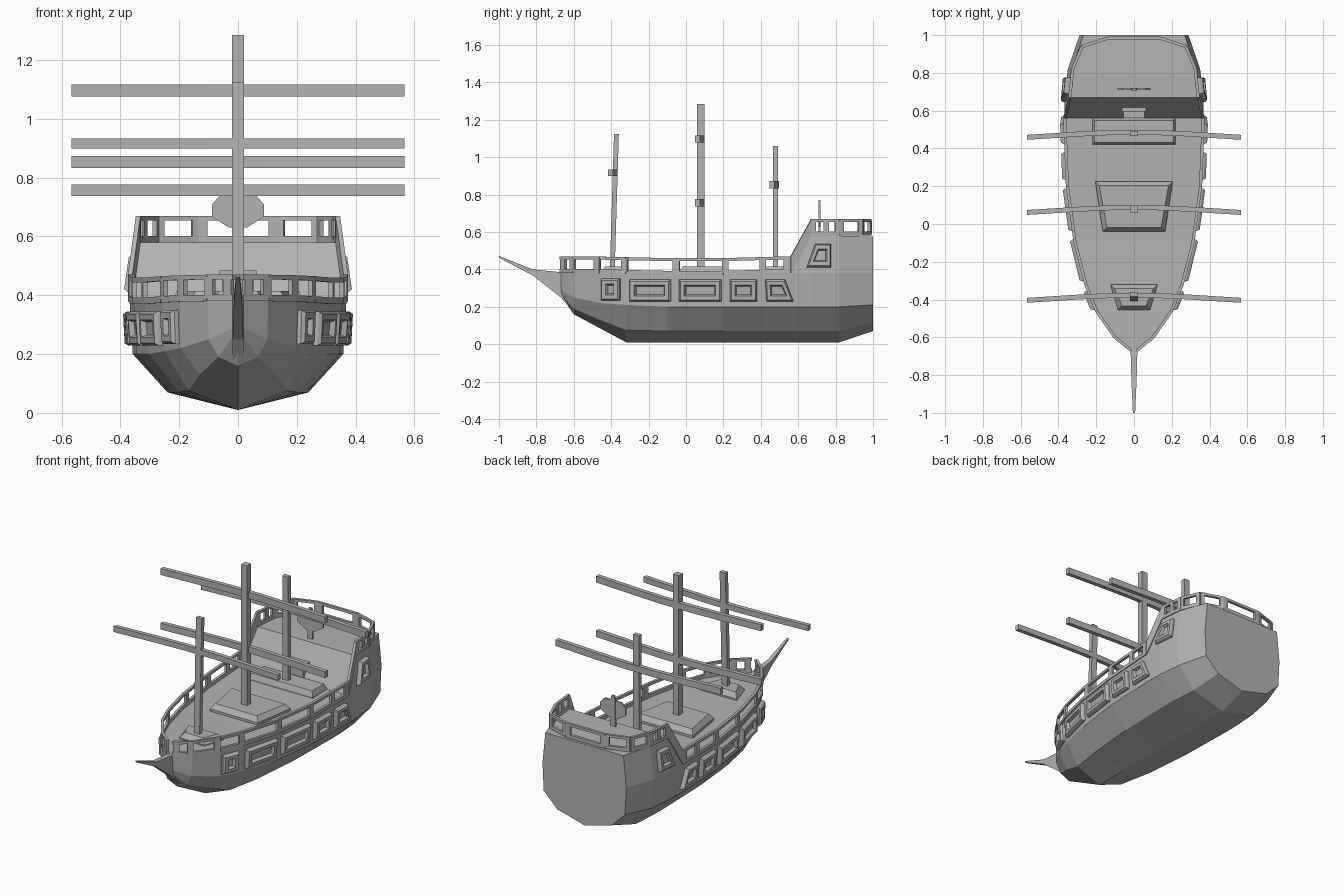
import bpy, bmesh
from mathutils import Vector

cube = bpy.data.objects.get("Cube")
if cube:
    bpy.data.objects.remove(cube)

grey = bpy.data.materials.new("plain_grey")
grey.use_nodes = True
grey.diffuse_color = (0.45, 0.45, 0.45, 1)
grey.node_tree.nodes["Principled BSDF"].inputs["Base Color"].default_value = (0.45, 0.45, 0.45, 1)


def finish(name, bm):
    bmesh.ops.remove_doubles(bm, verts=bm.verts, dist=0.0001)
    bmesh.ops.recalc_face_normals(bm, faces=bm.faces)
    mesh = bpy.data.meshes.new(name)
    bm.to_mesh(mesh)
    bm.free()
    mesh.materials.append(grey)
    ob = bpy.data.objects.new(name, mesh)
    bpy.context.collection.objects.link(ob)
    return ob


def loft(bm, rings, closed=True, caps=True):
    """Skin a list of equal point rings."""
    rows = [[bm.verts.new(p) for p in r] for r in rings]
    n = len(rows[0])
    for a, b in zip(rows, rows[1:]):
        for i in range(n if closed else n - 1):
            j = (i + 1) % n
            bm.faces.new((a[i], a[j], b[j], b[i]))
    if caps:
        bm.faces.new(rows[0])
        bm.faces.new(rows[-1])


def rect(y0, y1, x0, x1, z):
    """Ring with half width x0 at y0 and x1 at y1."""
    return [(-x0, y0, z), (x0, y0, z), (x1, y1, z), (-x1, y1, z)]


# Hull stations: y, half width at chine, keel z, lower chine z, upper chine z, top z
STATIONS = [
    (-0.67, 0.015, 0.26, 0.27, 0.29, 0.38),
    (-0.60, 0.10, 0.16, 0.19, 0.25, 0.38),
    (-0.46, 0.195, 0.085, 0.13, 0.22, 0.378),
    (-0.32, 0.25, 0.01, 0.075, 0.21, 0.375),
    (-0.10, 0.305, 0.01, 0.07, 0.20, 0.37),
    (0.20, 0.345, 0.01, 0.07, 0.20, 0.37),
    (0.56, 0.358, 0.01, 0.07, 0.20, 0.38),
    (0.67, 0.356, 0.01, 0.07, 0.20, 0.58),
    (0.82, 0.34, 0.01, 0.07, 0.20, 0.58),
    (1.00, 0.28, 0.07, 0.12, 0.21, 0.575),
]


def station(y):
    for a, b in zip(STATIONS, STATIONS[1:]):
        if y <= b[0]:
            t = (y - a[0]) / (b[0] - a[0])
            return [p + (q - p) * t for p, q in zip(a, b)]
    return list(STATIONS[-1])


def side_x(y, z):
    """Half width of the topsides, flaring to the wale then falling in."""
    w = station(y)[1]
    if z <= 0.38:
        return w * (1 + 0.03 * max(0, z - 0.2) / 0.18)
    return w * (1.03 - 0.07 * (z - 0.38) / 0.2)


bm = bmesh.new()
rings = []
for y, w, k, c1, c2, top in STATIONS:
    mid = min(top, 0.38)
    half = [(w * 0.67, y, c1), (w, y, c2), (side_x(y, mid), y, mid), (side_x(y, top), y, top)]
    rings.append([(0, y, k)] + half + [(-x, yy, z) for x, yy, z in reversed(half)])
loft(bm, rings)
bmesh.ops.dissolve_degenerate(bm, dist=0.0005, edges=bm.edges)
finish("hull", bm)

# Stem and bowsprit in one tapering spur
bm = bmesh.new()
loft(bm, [[(-w, y, lo), (w, y, lo), (w, y, hi), (-w, y, hi)] for y, w, lo, hi in
          [(-0.60, 0.018, 0.17, 0.38), (-0.67, 0.018, 0.25, 0.385),
           (-0.82, 0.014, 0.368, 0.40), (-1.0, 0.006, 0.462, 0.472)]])
finish("bowsprit", bm)


# Open railings: low beam, top beam and posts along a path
def bar(bm, p, q, lo, hi, thick=0.016):
    """Upright slab from p to q; lo and hi are heights above each foot."""
    p, q = Vector(p), Vector(q)
    d = q - p
    n = Vector((-d.y, d.x, 0)).normalized() * thick / 2
    up = Vector((0, 0, 1))
    loft(bm, [[e - n + up * lo, e + n + up * lo, e + n + up * hi, e - n + up * hi] for e in (p, q)])


def railing(bm, path, posts, height, post=0.036):
    for p, q in zip(path, path[1:]):
        bar(bm, p, q, 0, 0.022)
        bar(bm, p, q, height - 0.016, height)
    for p, d in posts:
        d = d.normalized() * post / 2
        bar(bm, p - d, p + d, 0.01, height - 0.008)


def deck_edge(y):
    z = station(y)[5]
    return Vector((side_x(y, z) - 0.002, y, z))


bm = bmesh.new()
POSTS = (-0.655, -0.605, -0.475, -0.328, -0.052, 0.21, 0.41, 0.54)
ys = sorted({s[0] for s in STATIONS[:7]} | set(POSTS))
path = [deck_edge(y) for y in ys]
posts = [(deck_edge(y), deck_edge(y + 0.01) - deck_edge(y - 0.01)) for y in POSTS]
railing(bm, path, posts, 0.09)
bar(bm, deck_edge(0.56), deck_edge(0.67), 0, 0.09)
for v in [v for v in bm.verts if v.co.x < 0]:
    v.co.x = 0
bmesh.ops.mirror(bm, geom=bm.verts[:] + bm.edges[:] + bm.faces[:], axis='X', merge_dist=0)
finish("main_railing", bm)

bm = bmesh.new()
half = [deck_edge(0.67), deck_edge(0.82), Vector((0.275, 0.94, 0.58)), Vector((0.135, 0.985, 0.58))]
path = half + [Vector((-p.x, p.y, p.z)) for p in reversed(half)]
posts = []
for a, b in zip(path, path[1:]):
    posts += [(a + (b - a) * 0.06, b - a), (a + (b - a) * 0.94, b - a)]
for s in (-1, 1):
    p = deck_edge(0.75)
    posts.append((Vector((s * p.x, p.y, p.z)), Vector((0, 1, 0))))
railing(bm, path, posts, 0.09, 0.03)
finish("stern_railing", bm)

# Gun ports: lower y range, upper y range, z range
PORTS = [
    (-0.45, -0.35, -0.45, -0.35, 0.235, 0.35),
    (-0.30, -0.08, -0.30, -0.08, 0.23, 0.345),
    (-0.035, 0.19, -0.035, 0.19, 0.23, 0.345),
    (0.235, 0.38, 0.235, 0.38, 0.23, 0.345),
    (0.43, 0.575, 0.425, 0.53, 0.23, 0.345),
    (0.645, 0.775, 0.69, 0.775, 0.41, 0.535),
]
bm = bmesh.new()
for a, b, c, d, z0, z1 in PORTS:
    ring = [Vector((side_x(y, z), y, z)) for y, z in ((a, z0), (b, z0), (d, z1), (c, z1))]
    n = (ring[1] - ring[0]).cross(ring[3] - ring[0]).normalized()
    mid = sum(ring, Vector()) / 4

    def inset(m, out):
        """Shrink the ring by a margin and push it outwards."""
        ky = 1 - 2 * m / (b - a)
        kz = 1 - 2 * m / (z1 - z0)
        res = []
        for p in ring:
            v = p - mid
            res.append(mid + Vector((v.x * ky, v.y * ky, v.z * kz)) + n * out)
        return res

    loft(bm, [inset(0, -0.02), inset(0, 0.014), inset(0.008, 0.026), inset(0.028, 0.026),
              inset(0.036, 0.008)])
bmesh.ops.mirror(bm, geom=bm.verts[:] + bm.edges[:] + bm.faces[:], axis='X', merge_dist=0)
finish("gun_ports", bm)

# Raised deck hatches: y range, half widths, height
for name, y0, y1, x0, x1, m in (("fore_hatch", -0.455, -0.32, 0.085, 0.125, 0.022),
                                ("main_hatch", -0.04, 0.225, 0.165, 0.205, 0.022),
                                ("aft_hatch", 0.42, 0.56, 0.22, 0.22, 0.012)):
    bm = bmesh.new()
    loft(bm, [rect(y0, y1, x0, x1, 0.36), rect(y0, y1, x0, x1, 0.385),
              rect(y0 + m, y1 - m, x0 - m, x1 - m, 0.415)])
    finish(name, bm)

# Cabin door block on the sloping bulkhead
bm = bmesh.new()
loft(bm, [rect(0.56, 0.64, 0.055, 0.055, z) for z in (0.37, 0.47)])
loft(bm, [rect(0.595, 0.645, 0.063, 0.063, z) for z in (0.47, 0.485)])
finish("cabin_door", bm)

# Masts: foot y, head y, top z, half depth
for name, ya, yb, top, r in (("fore_mast", -0.395, -0.372, 1.125, 0.013),
                             ("main_mast", 0.08, 0.08, 1.285, 0.02),
                             ("mizzen_mast", 0.478, 0.478, 1.06, 0.013)):
    bm = bmesh.new()
    loft(bm, [rect(y - r, y + r, 0.02, 0.02, z) for y, z in ((ya, 0.37), (yb, top))])
    finish(name, bm)

# Yards, swept slightly forward toward the tips: centre y, centre z, half height
for name, y, z, h in (("fore_yard", -0.378, 0.917, 0.017),
                      ("main_upper_yard", 0.087, 1.097, 0.02),
                      ("main_lower_yard", 0.087, 0.757, 0.02),
                      ("mizzen_yard", 0.485, 0.853, 0.02)):
    bm = bmesh.new()
    r = 0.013
    loft(bm, [[(x, y - s - r, z - h), (x, y - s + r, z - h), (x, y - s + r, z + h), (x, y - s - r, z + h)]
              for x, s in ((-0.567, 0.026), (-0.28, 0.008), (-0.1, 0), (0.1, 0), (0.28, 0.008), (0.567, 0.026))])
    finish(name, bm)

# Steering wheel: thin octagonal disc on a post
bm = bmesh.new()
disc = [(0.06, 0.74), (0.088, 0.71), (0.088, 0.667), (0.03, 0.63)]
disc += [(-x, z) for x, z in reversed(disc)]
loft(bm, [[(x, y, z) for x, z in disc] for y in (0.709, 0.719)])
finish("steering_wheel", bm)
bm = bmesh.new()
loft(bm, [rect(0.708, 0.72, w, w, z) for w, z in ((0.016, 0.57), (0.016, 0.74), (0.01, 0.77))])
finish("wheel_post", bm)
